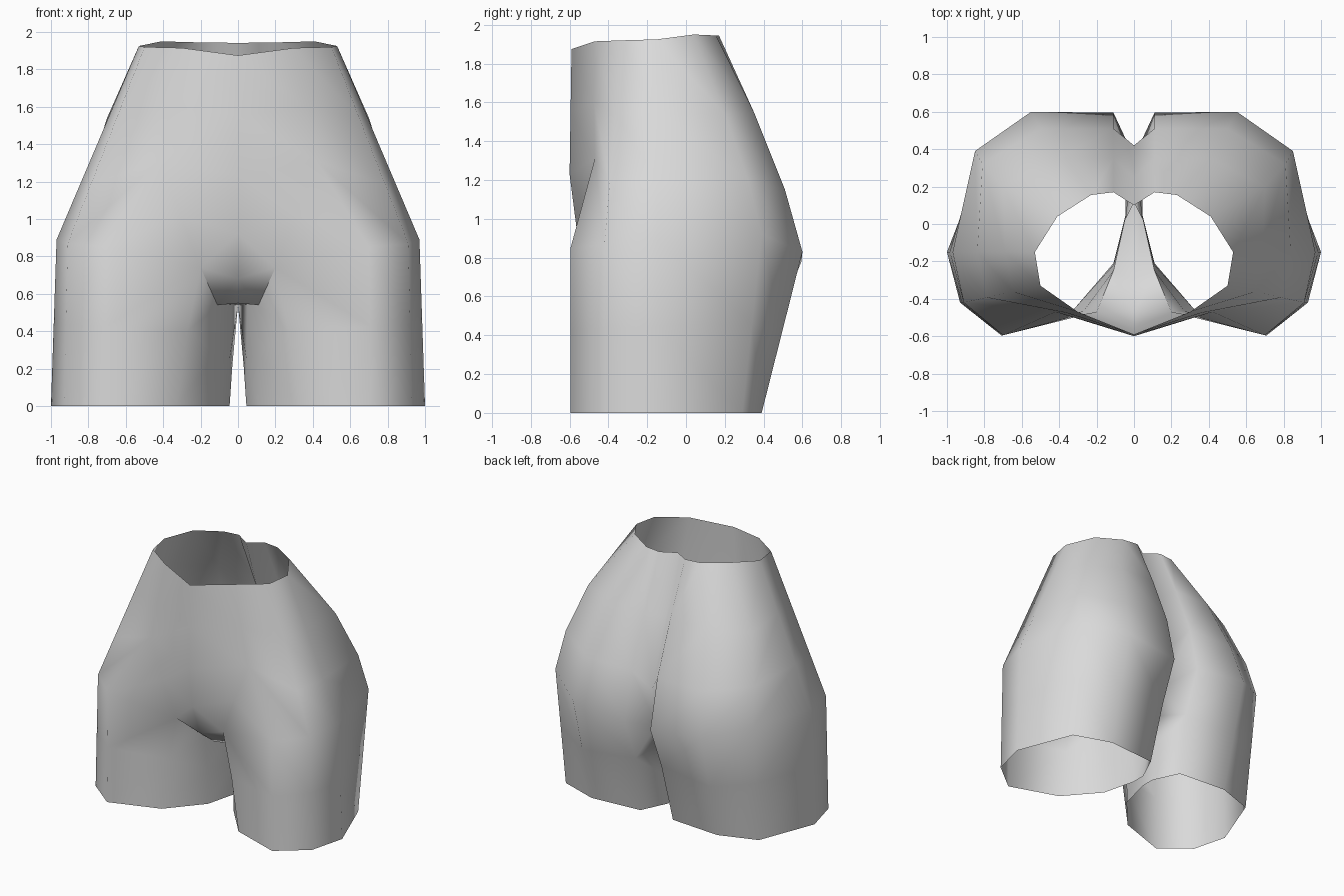
import bpy
import bmesh
from mathutils import Vector

cube = bpy.data.objects.get("Cube")
if cube:
    bpy.data.objects.remove(cube, do_unlink=True)

# Plain grey surface
grey = bpy.data.materials.new("plain_grey")
grey.use_nodes = True
grey.diffuse_color = (0.7, 0.7, 0.7, 1)
grey.node_tree.nodes["Principled BSDF"].inputs["Base Color"].default_value = grey.diffuse_color

bm = bmesh.new()


def points(*coords):
    return [bm.verts.new(co) for co in coords]


def strip(left, right):
    """Bridge two columns of equal length with quads."""
    for i in range(len(left) - 1):
        bm.faces.new((left[i], left[i + 1], right[i + 1], right[i]))


def outer_column(waist, hip, hem, upper=None, lower=None):
    """Column from waist over the hip to the leg hem, straight unless shaped."""
    waist, hip, hem = Vector(waist), Vector(hip), Vector(hem)
    upper = upper or (waist.lerp(hip, 0.36), waist.lerp(hip, 0.7))
    lower = lower or hip.lerp(hem, 0.5)
    return points(waist, *upper, hip, lower, hem)


# Outer columns, from the front of the thigh round to the buttock
front = outer_column((0.3, -0.47, 1.915), (0.7, -0.595, 0.85), (0.71, -0.595, 0),
                     upper=((0.36, -0.475, 1.6), (0.42, -0.47, 1.31)))
front_side = outer_column((0.5, -0.33, 1.92), (0.91, -0.42, 0.87), (0.93, -0.42, 0))
side = outer_column((0.53, -0.15, 1.925), (0.97, -0.15, 0.89), (1, -0.15, 0))
back_side = outer_column((0.41, 0.04, 1.95), (0.85, 0.39, 0.92), (0.83, 0.29, 0),
                         upper=((0.7, 0.2, 1.54), (0.81, 0.32, 1.2)))
back = outer_column((0.23, 0.155, 1.945), (0.55, 0.6, 0.83), (0.54, 0.39, 0),
                    upper=((0.41, 0.35, 1.55), (0.5, 0.51, 1.15)))
cleft_edge = outer_column((0.11, 0.17, 1.945), (0.11, 0.595, 0.78), (0.14, 0.36, 0),
                          upper=((0.11, 0.35, 1.55), (0.11, 0.51, 1.15)),
                          lower=(0.11, 0.46, 0.45))

columns = [front, front_side, side, back_side, back, cleft_edge]
for a, b in zip(columns, columns[1:]):
    strip(a, b)

# Centre line: belly, underside and cleft
belly = points((0, -0.59, 1.875), (0, -0.595, 1.55), (0, -0.6, 1.23),
               (0, -0.56, 0.92), (0, -0.47, 0.68))
under_front, under_back = points((0, -0.3, 0.55), (0, 0.12, 0.54))
cleft = points((0, 0.1, 1.94), (0, 0.25, 1.5), (0, 0.42, 1.0), (0, 0.36, 0.7))

# Groin crease and inner thigh columns
crease, groin = points((0.31, -0.49, 1.02), (0.2, -0.47, 0.74))
inner_front = [groin] + points((0.27, -0.465, 0.4), (0.33, -0.465, 0))
inner_mid = points((0.11, -0.25, 0.54), (0.11, -0.22, 0.28), (0.11, -0.21, 0))
inner_back = points((0.05, 0.02, 0.545), (0.045, 0.03, 0.25), (0.045, 0.05, 0))
inner_rear = [under_back] + points((0.03, 0.18, 0.22), (0.045, 0.16, 0))

# Belly and groin
strip(belly[:3], front[:3])
strip(belly[2:], [front[2], crease, groin])
bm.faces.new((front[2], crease, front[3]))
bm.faces.new((crease, groin, front[3]))

# Inner thigh
strip(inner_front, front[3:])
strip(inner_mid, inner_front)
strip(inner_back, inner_mid)
strip(inner_rear, inner_back)
strip(cleft_edge[4:], inner_rear[1:])

# Underside and cleft
bm.faces.new((belly[4], under_front, inner_mid[0], groin))
bm.faces.new((under_front, under_back, inner_back[0], inner_mid[0]))
strip(cleft_edge[:4], cleft)
bm.faces.new((cleft[3], cleft_edge[3], cleft_edge[4]))
bm.faces.new((under_back, cleft[3], cleft_edge[4], inner_rear[1]))

# Point all faces outward and shade smooth, with a crisp lip at the groin
bmesh.ops.recalc_face_normals(bm, faces=bm.faces)
bm.normal_update()
if max(bm.faces, key=lambda f: f.calc_center_median().x).normal.x < 0:
    bmesh.ops.reverse_faces(bm, faces=bm.faces)
for face in bm.faces:
    face.smooth = True
for a, b in ((groin, inner_mid[0]), (inner_mid[0], inner_back[0]),
             (inner_back[0], under_back)):
    bm.edges.get((a, b)).smooth = False

mesh = bpy.data.meshes.new("hips_and_thighs")
bm.to_mesh(mesh)
bm.free()
mesh.materials.append(grey)
shell = bpy.data.objects.new("hips_and_thighs", mesh)
bpy.context.collection.objects.link(shell)

# Mirror into the full shell
mirror = shell.modifiers.new("mirror", 'MIRROR')
mirror.use_clip = True
mirror.merge_threshold = 0.001
